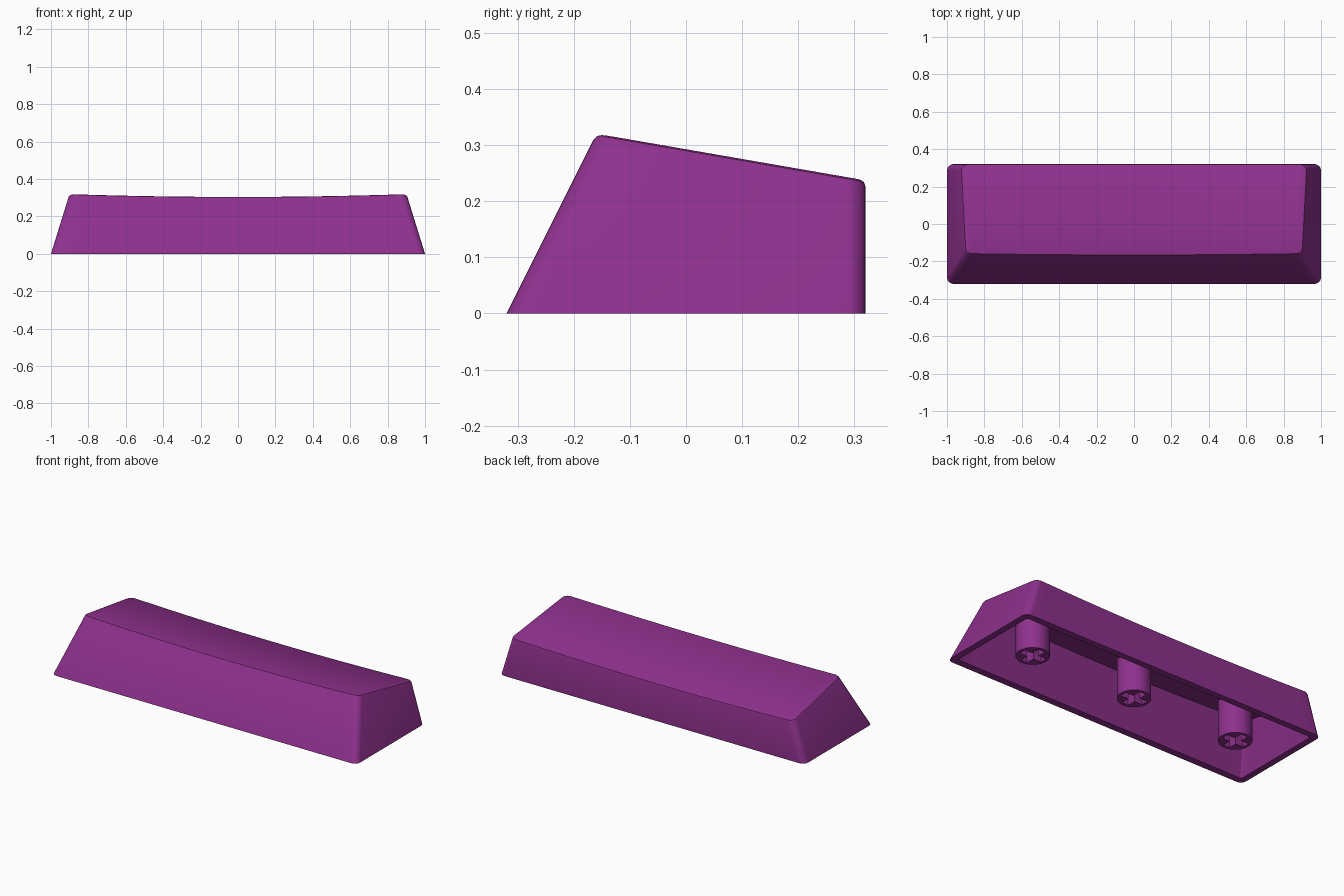
import bpy, bmesh, math

cube = bpy.data.objects.get("Cube")
if cube:
    bpy.data.objects.remove(cube, do_unlink=True)

# Single plastic colour
purple = bpy.data.materials.new("purple plastic")
purple.use_nodes = True
COLOUR = (0.27, 0.03, 0.265, 1.0)
purple.diffuse_color = COLOUR
bsdf = next(n for n in purple.node_tree.nodes if n.type == 'BSDF_PRINCIPLED')
bsdf.inputs["Base Color"].default_value = COLOUR
bsdf.inputs["Roughness"].default_value = 0.5

ARC, COLS = 6, 32          # corner steps, columns along the width
CORNER_R = 0.035
WALL, ROOF = 0.038, 0.06   # shell thickness at the sides and the top


def finish(name, bm):
    bmesh.ops.recalc_face_normals(bm, faces=bm.faces[:])
    mesh = bpy.data.meshes.new(name)
    bm.to_mesh(mesh)
    bm.free()
    mesh.materials.append(purple)
    ob = bpy.data.objects.new(name, mesh)
    bpy.context.collection.objects.link(ob)
    bpy.ops.object.select_all(action='DESELECT')
    ob.select_set(True)
    bpy.context.view_layer.objects.active = ob
    bpy.ops.object.shade_smooth_by_angle(angle=math.radians(30))
    return ob


def top_z(x, y):
    """Sloping top, hollowed gently across its width."""
    return 0.319 - 0.174 * (y + 0.15) - 0.016 * max(0, 1 - (x / 0.9) ** 2)


def plan_point(i, z, inset):
    """Point i of the rounded outline of the tapering body at height z."""
    n = 2 * ARC + COLS + 1
    back = i >= n
    k = 2 * n - 1 - i if back else i
    hx = 1 - inset - 0.31 * z
    y0, y1 = -0.32 + 1.1 * inset + 0.5 * z, 0.32 - inset
    r = max(CORNER_R - 0.6 * inset, 0.012)
    if ARC <= k <= ARC + COLS:
        x, dy = (hx - r) * (2 * (k - ARC) / COLS - 1), 0
    else:
        left = k < ARC
        a = math.radians(90) * (k if left else n - 1 - k) / ARC
        x, dy = hx - r + r * math.cos(a), r - r * math.sin(a)
        x = -x if left else x
    return x, (y1 - dy if back else y0 + dy)


def ring(bm, inset, drop=None):
    """Outline loop: on the ground, or a set drop below the top surface."""
    verts = []
    for i in range(2 * (2 * ARC + COLS + 1)):
        z = 0.0
        if drop is not None:
            for _ in range(20):
                z = top_z(*plan_point(i, z, inset)) - drop
        verts.append(bm.verts.new((*plan_point(i, z, inset), z)))
    return verts


def bridge(bm, a, b):
    for i in range(len(a)):
        j = (i + 1) % len(a)
        bm.faces.new((a[i], a[j], b[j], b[i]))


def cap(bm, loop):
    """Fill a loop with front-to-back strips."""
    n = len(loop)
    for i in range(n // 2 - 1):
        bm.faces.new((loop[i], loop[i + 1], loop[n - 2 - i], loop[n - 1 - i]))


# Hollow shell: inner roof, inner wall, rim, outer wall, rounded edge, top
bm = bmesh.new()
loops = [ring(bm, WALL, ROOF), ring(bm, WALL), ring(bm, 0),
         ring(bm, 0, 0.011), ring(bm, 0.003, 0.003), ring(bm, 0.010, 0)]
for a, b in zip(loops, loops[1:]):
    bridge(bm, a, b)
cap(bm, loops[0])
cap(bm, loops[-1])
finish("keycap_shell", bm)


# Mounting stems with a cross-shaped socket underneath
def stem(name, cx, radius=0.09, top=0.245, arm=0.072, slot=0.021, depth=0.15):
    bm = bmesh.new()
    circle = [(radius * math.cos(t * math.tau / 32), radius * math.sin(t * math.tau / 32))
              for t in range(32)]
    cross = []
    for q in range(4):
        c, s = round(math.cos(q * math.pi / 2)), round(math.sin(q * math.pi / 2))
        for x, y in ((arm, -slot), (arm, slot), (slot, slot)):
            cross.append((c * x - s * y, s * x + c * y))

    def loop(points, z):
        return [bm.verts.new((cx + x, y, z)) for x, y in points]

    outer, outer_top = loop(circle, 0), loop(circle, top)
    inner, inner_top = loop(cross, 0), loop(cross, depth)
    bridge(bm, outer, outer_top)
    bridge(bm, inner, inner_top)
    bm.faces.new(outer_top)
    bm.faces.new(inner_top)
    edges = [bm.edges.get((l[i - 1], l[i])) for l in (outer, inner) for i in range(len(l))]
    bmesh.ops.triangle_fill(bm, edges=edges, use_beauty=True)
    # Keep the socket opening clear
    blocked = [f for f in bm.faces if all(v in inner for v in f.verts)]
    bmesh.ops.delete(bm, geom=blocked, context='FACES_ONLY')
    finish(name, bm)


for name, x in (("right_stem", -0.687), ("centre_stem", 0.0), ("left_stem", 0.687)):
    stem(name, x)
